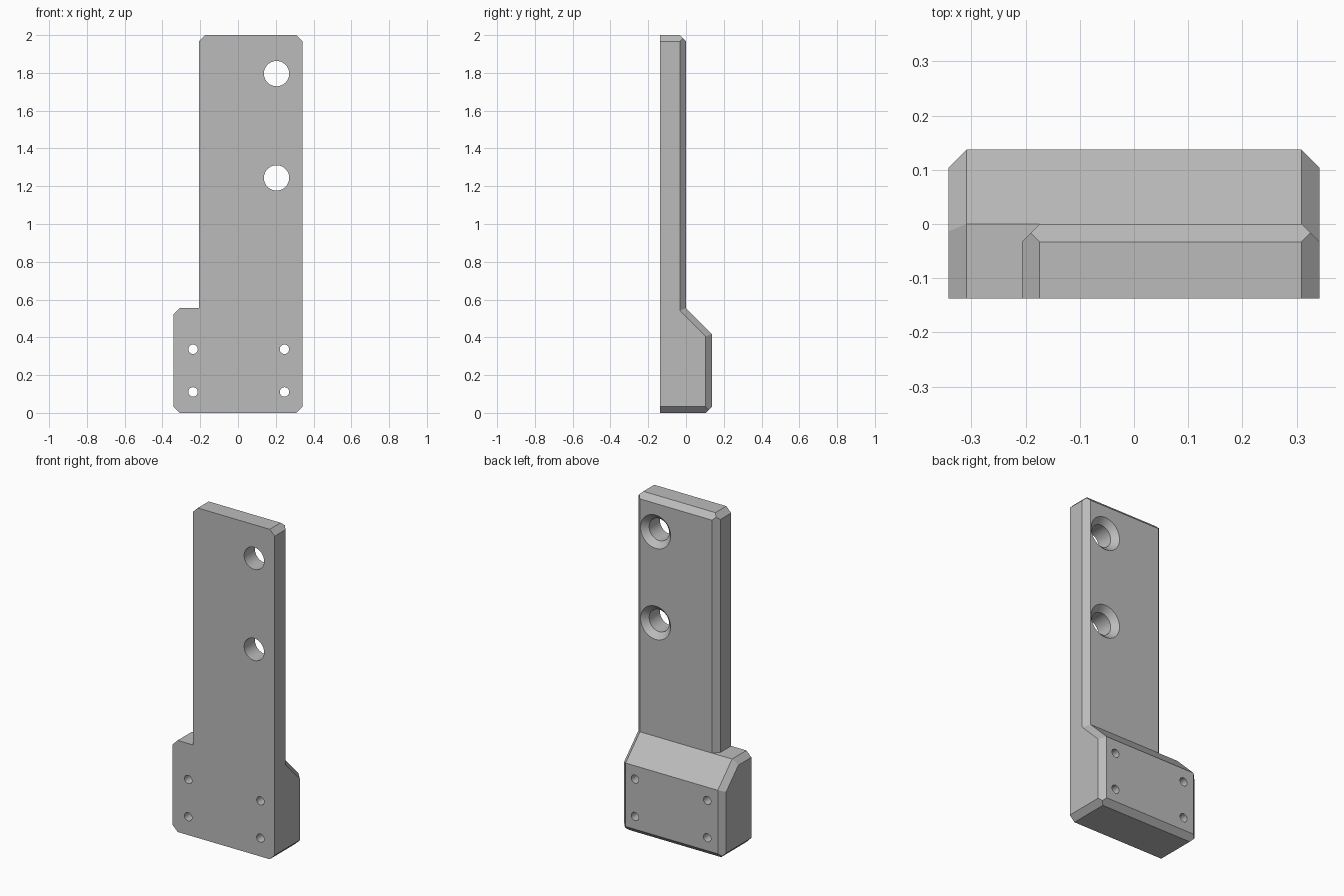
import bpy, bmesh, math
from mathutils import Vector

cube = bpy.data.objects.get("Cube")
if cube:
    bpy.data.objects.remove(cube, do_unlink=True)

C = 0.033                       # chamfer size
FRONT, STEP, BACK = -0.137, 0.0, 0.137
LEFT, RIGHT, PLATE_RIGHT = 0.342, -0.342, -0.207
TOP, BASE_TOP = 2.0, 0.555

grey = bpy.data.materials.new("grey")
grey.use_nodes = True
grey.diffuse_color = (0.5, 0.5, 0.5, 1)
grey.node_tree.nodes["Principled BSDF"].inputs["Base Color"].default_value = grey.diffuse_color


def make_object(name, bm):
    bmesh.ops.recalc_face_normals(bm, faces=bm.faces)
    mesh = bpy.data.meshes.new(name)
    bm.to_mesh(mesh)
    bm.free()
    mesh.materials.append(grey)
    obj = bpy.data.objects.new(name, mesh)
    bpy.context.collection.objects.link(obj)
    return obj


def slice_off(bm, point, normal):
    """Remove everything beyond a plane and cap the cut."""
    cut = bmesh.ops.bisect_plane(bm, geom=bm.verts[:] + bm.edges[:] + bm.faces[:], dist=1e-6,
                                 plane_co=point, plane_no=normal, clear_outer=True)
    edges = [e for e in cut["geom_cut"] if isinstance(e, bmesh.types.BMEdge) and e.is_boundary]
    if edges:
        bmesh.ops.edgeloop_fill(bm, edges=edges)


def cut_block(name, low, high, corners, slope=None):
    """Box with flat chamfers on the listed corners (zero = axis not involved)."""
    bm = bmesh.new()
    bmesh.ops.create_cube(bm, size=1)
    low, high = Vector(low), Vector(high)
    for v in bm.verts:
        v.co = [high[i] if v.co[i] > 0 else low[i] for i in range(3)]
    if slope:
        point, normal = Vector(slope), Vector((0, 1, 1)).normalized()
        slice_off(bm, point, normal)
        # chamfers along both sides of the slope
        for side, x in ((1, high.x), (-1, low.x)):
            edge = Vector((x, point.y, point.z)) - normal * C
            slice_off(bm, edge, Vector((side, 0, 0)) + normal)
    for corner in corners:
        normal = Vector(corner)
        point = Vector([high[i] if corner[i] > 0 else low[i] for i in range(3)])
        slice_off(bm, point - normal * C / 2, normal)
    return make_object(name, bm)


def boolean(obj, other, operation):
    mod = obj.modifiers.new(operation.lower(), "BOOLEAN")
    mod.operation, mod.solver, mod.object = operation, "EXACT", other
    bpy.context.view_layer.objects.active = obj
    bpy.ops.object.modifier_apply(modifier=mod.name)
    bpy.data.objects.remove(other, do_unlink=True)


def add_bore(bm, x, z, profile, sides=48):
    """Turned solid along y from (y, radius) pairs."""
    rings = []
    for y, r in profile:
        angles = [2 * math.pi * k / sides for k in range(sides)]
        rings.append([bm.verts.new((x + r * math.cos(a), y, z + r * math.sin(a))) for a in angles])
    for a, b in zip(rings, rings[1:]):
        for k in range(sides):
            n = (k + 1) % sides
            bm.faces.new((a[k], a[n], b[n], b[k]))
    bm.faces.new(rings[0])
    bm.faces.new(rings[-1])


# Thick mounting base with a sloped shoulder
bracket = cut_block("bracket", (RIGHT, FRONT, 0), (LEFT, BACK, BASE_TOP),
                    [(1, 1, 0), (-1, 1, 0), (0, 1, -1),
                     (1, 0, -1), (-1, 0, -1), (-1, 0, 1)],
                    slope=(0, STEP, BASE_TOP))

# Tall thin plate
plate = cut_block("plate", (PLATE_RIGHT, FRONT, 0.25), (LEFT, STEP, TOP),
                  [(1, 1, 0), (-1, 1, 0), (0, 1, 1), (1, 0, 1), (-1, 0, 1)])
boolean(bracket, plate, "UNION")

# Merge flush faces
bm = bmesh.new()
bm.from_mesh(bracket.data)
bmesh.ops.remove_doubles(bm, verts=bm.verts, dist=1e-5)
bmesh.ops.dissolve_limit(bm, angle_limit=0.01, verts=bm.verts, edges=bm.edges)
bm.to_mesh(bracket.data)
bm.free()

# Countersunk plate holes and plain base holes
bm = bmesh.new()
R, SINK, OVER = 0.067, 0.034, 0.04
for z in (1.796, 1.244):
    add_bore(bm, 0.204, z, [(FRONT - OVER, R), (STEP - SINK, R), (STEP + OVER, R + SINK + OVER)])
for x in (-0.238, 0.246):
    for z in (0.337, 0.111):
        add_bore(bm, x, z, [(FRONT - OVER, 0.025), (BACK + OVER, 0.025)], sides=32)
boolean(bracket, make_object("hole_cutter", bm), "DIFFERENCE")

# Smooth bores, crisp chamfers
bpy.ops.object.select_all(action="DESELECT")
bracket.select_set(True)
bpy.context.view_layer.objects.active = bracket
bpy.ops.object.shade_smooth_by_angle(angle=math.radians(30))
